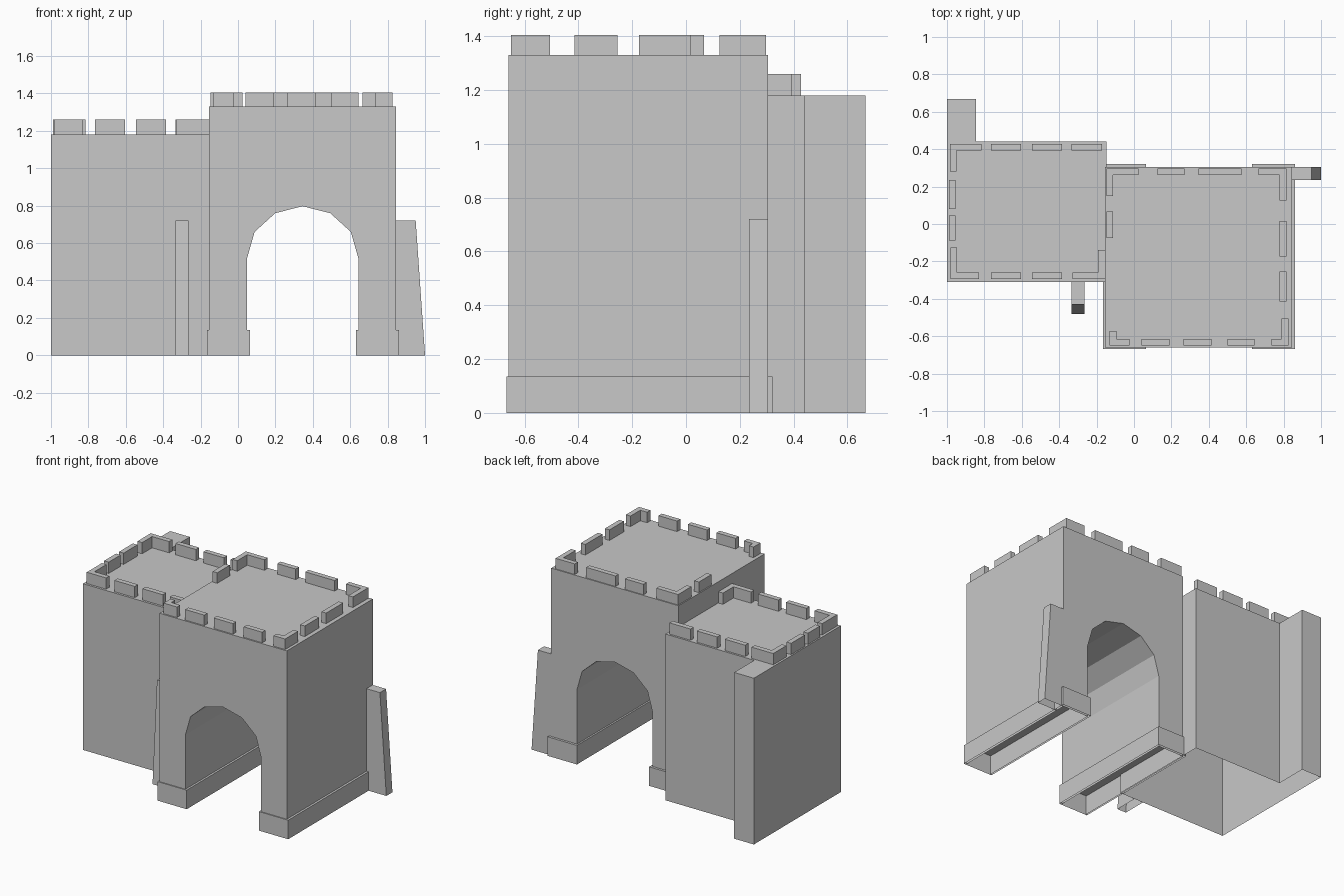
import bpy
import bmesh
from math import copysign

default_cube = bpy.data.objects.get("Cube")
if default_cube:
    bpy.data.objects.remove(default_cube, do_unlink=True)

# Single stone colour
stone = bpy.data.materials.new("grey_stone")
stone.use_nodes = True
stone_colour = (0.58, 0.58, 0.58, 1)
stone.diffuse_color = stone_colour
stone.node_tree.nodes["Principled BSDF"].inputs["Base Color"].default_value = stone_colour

THICK = 0.036


def prism(name, profile, start, end, axis="Z", open_bottom=False):
    """Extrude a flat profile along an axis, optionally leaving the ground side open."""
    place = {
        "X": lambda u, v, w: (w, u, v),
        "Y": lambda u, v, w: (u, w, v),
        "Z": lambda u, v, w: (u, v, w),
    }[axis]
    bm = bmesh.new()
    near = [bm.verts.new(place(u, v, start)) for u, v in profile]
    far = [bm.verts.new(place(u, v, end)) for u, v in profile]
    bm.faces.new(near)
    bm.faces.new(far)
    for i in range(len(profile)):
        j = (i + 1) % len(profile)
        bm.faces.new((near[i], near[j], far[j], far[i]))
    bmesh.ops.recalc_face_normals(bm, faces=bm.faces[:])
    if open_bottom:
        ground = [f for f in bm.faces if all(v.co.z < 0.001 for v in f.verts)]
        bmesh.ops.delete(bm, geom=ground, context="FACES")
    mesh = bpy.data.meshes.new(name)
    bm.to_mesh(mesh)
    bm.free()
    mesh.materials.append(stone)
    obj = bpy.data.objects.new(name, mesh)
    bpy.context.collection.objects.link(obj)
    return obj


def rectangle(left, right, front, back):
    return [(left, front), (right, front), (right, back), (left, back)]


def merlon_row(name, along, side, spans, levels):
    """Straight merlons: spans run along one axis, side is the lower edge on the other."""
    for number, (low, high) in enumerate(spans, start=1):
        if along == "X":
            outline = rectangle(low, high, side, side + THICK)
        else:
            outline = rectangle(side, side + THICK, low, high)
        prism(f"{name}_{number}", outline, *levels)


def corner_merlon(name, corner, end_x, end_y, levels):
    """L-shaped merlon with arms from the outer corner to end_x and end_y."""
    x, y = corner
    inner_x = x + copysign(THICK, end_x - x)
    inner_y = y + copysign(THICK, end_y - y)
    outline = [(x, y), (end_x, y), (end_x, inner_y),
               (inner_x, inner_y), (inner_x, end_y), (x, end_y)]
    prism(name, outline, *levels)


# Gate tower with faceted archway
arch_middle = 0.346
half_arch = [(0.297, 0), (0.297, 0.52), (0.257, 0.66), (0.147, 0.76)]
archway = [(arch_middle - dx, z) for dx, z in half_arch]
archway.append((arch_middle, 0.797))
archway += [(arch_middle + dx, z) for dx, z in reversed(half_arch)]
gate_outline = [(-0.155, 1.33), (-0.155, 0)] + archway + [(0.845, 0), (0.845, 1.33)]
prism("gate_tower", gate_outline, -0.66, 0.305, "Y", open_bottom=True)

# Plinths under both gate legs
for name, left in (("right_plinth", -0.166), ("left_plinth", 0.631)):
    prism(name, rectangle(left, left + 0.23, -0.667, 0.322), 0, 0.135, open_bottom=True)

# Lower side tower with the wall stub behind it
side_outline = [(-1, -0.31), (-0.147, -0.31), (-0.147, 0.442),
                (-0.845, 0.442), (-0.845, 0.667), (-1, 0.667)]
prism("side_tower", side_outline, 0, 1.18, open_bottom=True)

# Sloping buttresses
prism("side_buttress", [(0.845, 0), (1, 0), (0.95, 0.72), (0.845, 0.72)],
      0.235, 0.304, "Y", open_bottom=True)
prism("front_buttress", [(-0.31, 0), (-0.48, 0), (-0.43, 0.72), (-0.31, 0.72)],
      -0.335, -0.265, "X", open_bottom=True)

# Gate tower battlements
gate_top = (1.33, 1.405)
corner_merlon("gate_corner_back_right", (-0.147, 0.298), 0.024, 0.15, gate_top)
corner_merlon("gate_corner_back_left", (0.815, 0.298), 0.665, 0.125, gate_top)
corner_merlon("gate_corner_front_left", (0.825, -0.65), 0.735, -0.505, gate_top)
corner_merlon("gate_corner_front_right", (-0.13, -0.65), -0.025, -0.572, gate_top)
merlon_row("gate_back_merlon", "X", 0.262, [(0.125, 0.27), (0.345, 0.575)], gate_top)
merlon_row("gate_front_merlon", "X", -0.65,
           [(0.04, 0.19), (0.265, 0.415), (0.5, 0.645)], gate_top)
merlon_row("gate_left_merlon", "Y", 0.779, [(-0.415, -0.255), (-0.175, 0.016)], gate_top)
merlon_row("gate_right_merlon", "Y", -0.147, [(-0.075, 0.066)], gate_top)

# Side tower battlements
side_top = (1.18, 1.26)
middle_spans = [(-0.765, -0.605), (-0.545, -0.385)]
corner_merlon("side_corner_back_right", (-0.985, 0.428), -0.815, 0.28, side_top)
corner_merlon("side_corner_front_right", (-0.982, -0.294), -0.83, -0.125, side_top)
corner_merlon("side_corner_front_left", (-0.156, -0.294), -0.33, -0.14, side_top)
merlon_row("side_back_merlon", "X", 0.392, middle_spans + [(-0.335, -0.17)], side_top)
merlon_row("side_front_merlon", "X", -0.294, middle_spans, side_top)
merlon_row("side_right_merlon", "Y", -0.99, [(0.08, 0.235), (-0.088, 0.046)], side_top)
